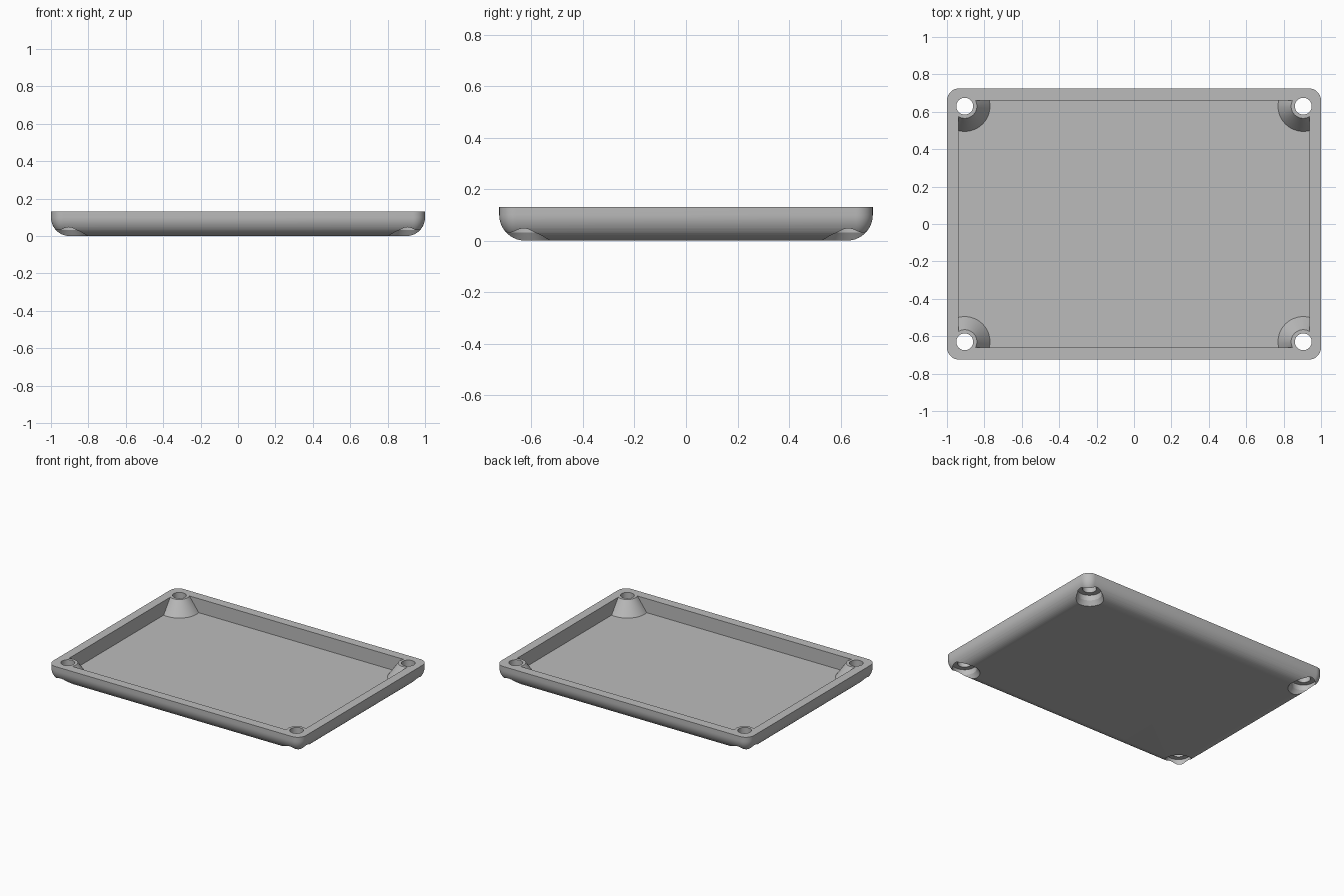
import bpy, bmesh, math
from mathutils import Vector

if "Cube" in bpy.data.objects:
    bpy.data.objects.remove(bpy.data.objects["Cube"], do_unlink=True)

HX, HY, H = 1.0, 0.725, 0.13       # outer half sizes and height
CORNER, FILLET = 0.065, 0.10       # plan corner radius, bottom edge radius
FLOOR, IX, IY = 0.03, 0.937, 0.66  # cavity floor and half sizes
SCREWS = [(sx * 0.905, sy * 0.63) for sx in (-1, 1) for sy in (-1, 1)]


def new_object(name, bm):
    bmesh.ops.recalc_face_normals(bm, faces=bm.faces)
    mesh = bpy.data.meshes.new(name)
    bm.to_mesh(mesh)
    bm.free()
    obj = bpy.data.objects.new(name, mesh)
    bpy.context.collection.objects.link(obj)
    return obj


def loft(bm, rings):
    """Skin a stack of closed rings and cap both ends."""
    loops = [[bm.verts.new(p) for p in ring] for ring in rings]
    for a, b in zip(loops, loops[1:]):
        for i in range(len(a)):
            j = (i + 1) % len(a)
            bm.faces.new((a[i], a[j], b[j], b[i]))
    bm.faces.new(loops[0])
    bm.faces.new(loops[-1])


def rounded_ring(inset, z, steps=10):
    r = max(CORNER - inset, 0.004)
    cx, cy = HX - inset - r, HY - inset - r
    pts = []
    for q, (sx, sy) in enumerate([(1, 1), (-1, 1), (-1, -1), (1, -1)]):
        for i in range(steps + 1):
            a = (q + i / steps) * math.pi / 2
            pts.append(Vector((sx * cx + r * math.cos(a), sy * cy + r * math.sin(a), z)))
    return pts


def turned(name, profile, sides=48):
    """Revolve a radius/height profile at every screw position."""
    bm = bmesh.new()
    for x, y in SCREWS:
        loft(bm, [[Vector((x + r * math.cos(k * math.tau / sides),
                           y + r * math.sin(k * math.tau / sides), z))
                   for k in range(sides)] for r, z in profile])
    return new_object(name, bm)


def subtract(target, cutter):
    mod = target.modifiers.new("cut", 'BOOLEAN')
    mod.operation, mod.solver, mod.object = 'DIFFERENCE', 'EXACT', cutter
    cutter.hide_render = True


# Outer body with a rounded lower edge
bm = bmesh.new()
rings = []
for i in range(15):
    a = i / 14 * math.pi / 2
    rings.append(rounded_ring(FILLET * (1 - math.sin(a)), FILLET * (1 - math.cos(a))))
rings.append(rounded_ring(0, H))
loft(bm, rings)
tray = new_object("tray_lid", bm)

# Cavity block, with tapered corner bosses left standing
bm = bmesh.new()
loft(bm, [[Vector((sx * IX, sy * IY, z)) for sx, sy in
           [(1, 1), (-1, 1), (-1, -1), (1, -1)]] for z in (FLOOR, 0.18)])
cavity = new_object("cavity_cutter", bm)
bosses = turned("boss_shape", [(0.156, 0.0), (0.016, 0.2)])
subtract(cavity, bosses)

# Flared screw recesses underneath and through holes
holes = turned("screw_cutter", [(0.114, -0.02), (0.08, 0.032), (0.08, 0.07),
                                (0.045, 0.07), (0.045, 0.25)])
subtract(tray, cavity)
subtract(tray, holes)

# Bake the cuts and drop the helpers
graph = bpy.context.evaluated_depsgraph_get()
baked = bpy.data.meshes.new_from_object(tray.evaluated_get(graph))
tray.modifiers.clear()
tray.data = baked
for helper in (cavity, bosses, holes):
    bpy.data.objects.remove(helper, do_unlink=True)

# Plain grey plastic
grey = bpy.data.materials.new("light_grey")
grey.use_nodes = True
colour = (0.5, 0.5, 0.5, 1)
grey.diffuse_color = colour
grey.node_tree.nodes["Principled BSDF"].inputs["Base Color"].default_value = colour
tray.data.materials.clear()
tray.data.materials.append(grey)

bpy.ops.object.select_all(action='DESELECT')
tray.select_set(True)
bpy.context.view_layer.objects.active = tray
bpy.ops.object.shade_smooth_by_angle(angle=math.radians(30))
